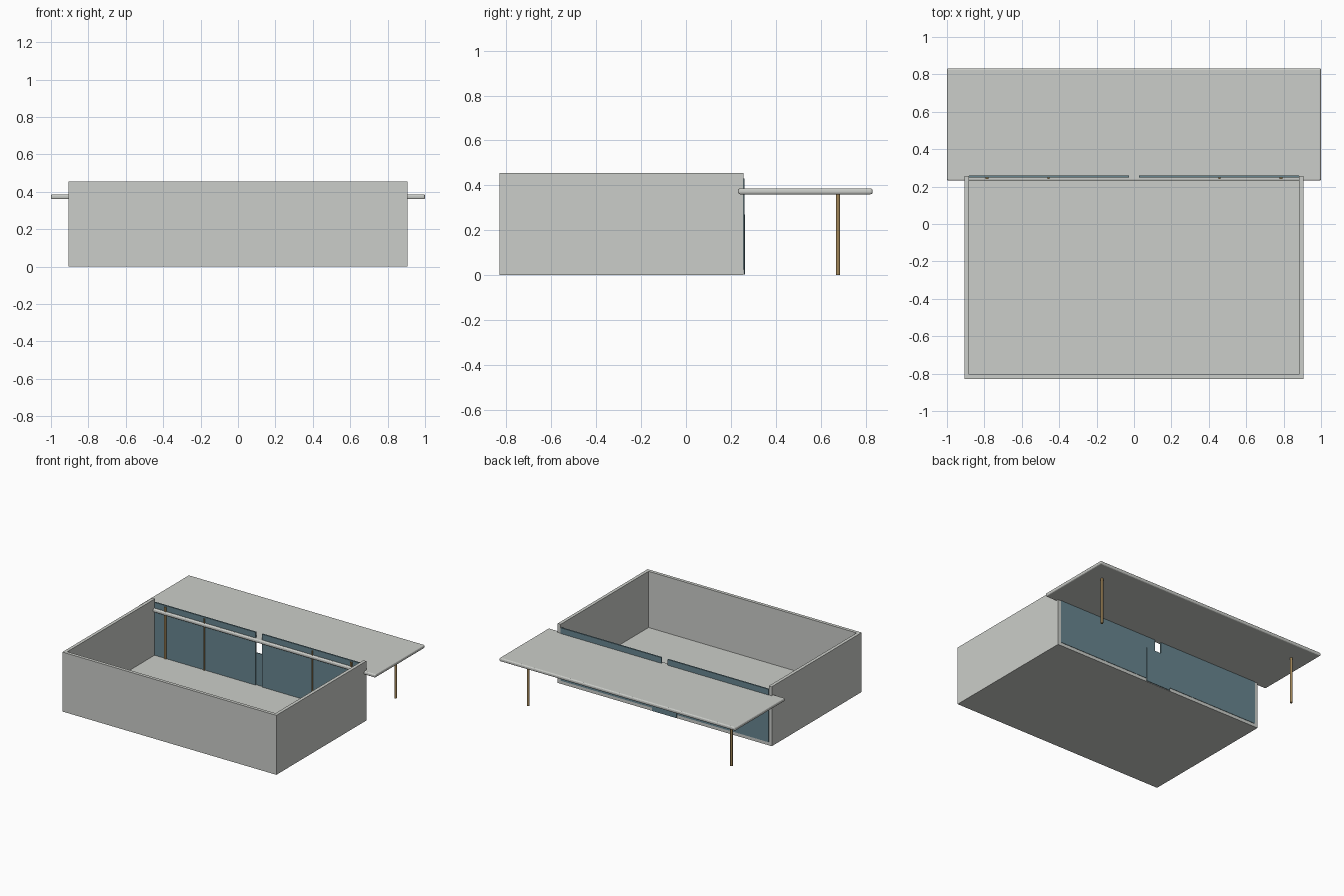
import bpy, bmesh

if "Cube" in bpy.data.objects:
    bpy.data.objects.remove(bpy.data.objects["Cube"])


def material(name, rgb):
    m = bpy.data.materials.new(name)
    m.diffuse_color = (*rgb, 1)
    m.use_nodes = True
    m.node_tree.nodes["Principled BSDF"].inputs["Base Color"].default_value = m.diffuse_color
    return m


GREY = material("pale_grey", (0.60, 0.615, 0.585))
TEAL = material("teal_glass", (0.14, 0.24, 0.28))
WOOD = material("brown_wood", (0.36, 0.24, 0.10))


def make(name, bm, mat):
    bmesh.ops.recalc_face_normals(bm, faces=bm.faces)
    me = bpy.data.meshes.new(name)
    bm.to_mesh(me)
    bm.free()
    me.materials.append(mat)
    ob = bpy.data.objects.new(name, me)
    bpy.context.collection.objects.link(ob)
    return ob


def box(name, x, y, z, mat):
    """Box spanning the given (low, high) ranges."""
    bm = bmesh.new()
    bmesh.ops.create_cube(bm, size=1)
    for v in bm.verts:
        v.co = [r[1] if c > 0 else r[0] for c, r in zip(v.co, (x, y, z))]
    return make(name, bm, mat)


W, FRONT, BACK, H = 0.906, -0.83, 0.257, 0.455
T = 0.025

# Shell: U-shaped wall outline raised from the ground, open at the back
bm = bmesh.new()
outline = [(-W, BACK), (-W, FRONT), (W, FRONT), (W, BACK),
           (W - T, BACK), (W - T, FRONT + T), (-W + T, FRONT + T), (-W + T, BACK)]
face = bm.faces.new([bm.verts.new((x, y, 0)) for x, y in outline])
ext = bmesh.ops.extrude_face_region(bm, geom=[face])
for g in ext["geom"]:
    if isinstance(g, bmesh.types.BMVert):
        g.co.z = H
make("outer_walls", bm, GREY)
box("floor", (-W + T, W - T), (FRONT + T, BACK), (0, T), GREY)

# Canopy slab with rounded edges
canopy = box("canopy", (-1, 1), (0.232, 0.832), (0.36, 0.386), GREY)
bev = canopy.modifiers.new("rounded_edge", "BEVEL")
bev.width = 0.009
bev.segments = 3

# Door across the lower part of the central gap
box("door", (-0.105, 0.105), (0.258, 0.264), (0.003, 0.27), TEAL)

for side, s in (("left", -1), ("right", 1)):
    # Glass wall half, leaving a narrow central gap
    box(side + "_glass_wall", sorted((s * 0.027, s * (W - T))),
        (0.249, 0.260), (T, 0.43), TEAL)
    # Slim uprights on the inner side of the glass
    for kind, x, w in (("outer", 0.786, 0.008), ("inner", 0.457, 0.005)):
        box(f"{side}_{kind}_upright", (s * x - w, s * x + w),
            (0.241, 0.250), (T, 0.42), WOOD)
    # Round canopy post
    bm = bmesh.new()
    bmesh.ops.create_cone(bm, cap_ends=True, segments=16,
                          radius1=0.009, radius2=0.009, depth=0.365)
    bmesh.ops.translate(bm, verts=bm.verts, vec=(s * 0.86, 0.678, 0.1825))
    post = make(side + "_canopy_post", bm, WOOD)
    for p in post.data.polygons:
        p.use_smooth = len(p.vertices) == 4
